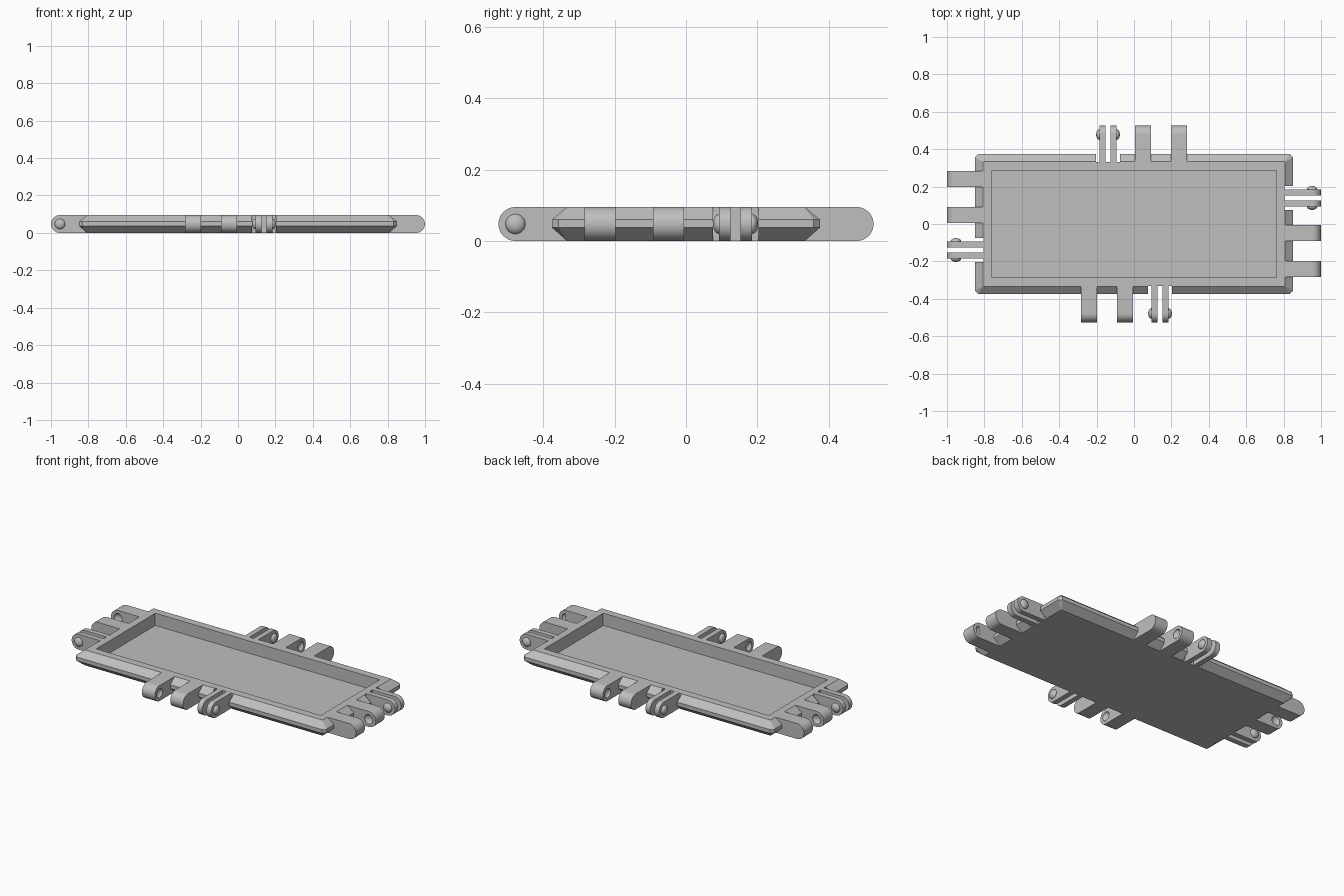
import bpy, bmesh
from math import pi, sin, cos
from mathutils import Matrix

cube = bpy.data.objects.get("Cube")
if cube:
    bpy.data.objects.remove(cube, do_unlink=True)

H = 0.095            # overall thickness
R = H / 2            # hinge end radius
REACH = 0.145        # rim to hinge axis
FORK = 0.139         # fork centre along each side

grey = bpy.data.materials.new("plain grey")
grey.use_nodes = True
grey.diffuse_color = (0.52, 0.52, 0.52, 1)
grey.node_tree.nodes["Principled BSDF"].inputs["Base Color"].default_value = (0.52, 0.52, 0.52, 1)


def finish(name, bm, turn=0.0):
    bmesh.ops.rotate(bm, verts=bm.verts, cent=(0, 0, 0), matrix=Matrix.Rotation(turn, 3, 'Z'))
    bmesh.ops.recalc_face_normals(bm, faces=bm.faces)
    mesh = bpy.data.meshes.new(name)
    bm.to_mesh(mesh)
    bm.free()
    mesh.materials.append(grey)
    ob = bpy.data.objects.new(name, mesh)
    bpy.context.collection.objects.link(ob)
    return ob


def box(name, lo, hi, turn=0.0):
    bm = bmesh.new()
    bmesh.ops.create_cube(bm, size=1)
    for v in bm.verts:
        v.co = [(a + b) / 2 + c * (b - a) for a, b, c in zip(lo, hi, v.co)]
    return finish(name, bm, turn)


def button(name, t, u, turn):
    """Flattened ball on the hinge axis."""
    bm = bmesh.new()
    bmesh.ops.create_uvsphere(bm, u_segments=24, v_segments=12, radius=0.028)
    bmesh.ops.scale(bm, vec=(0.62, 1, 1), verts=bm.verts)
    bmesh.ops.translate(bm, vec=(t, -u, R), verts=bm.verts)
    return finish(name, bm, turn)


def lug(name, t0, t1, start, axis, turn):
    """Round-ended hinge leaf from the rim outwards."""
    pts = [(start, 0)]
    pts += [(axis + R * cos(a), R + R * sin(a)) for a in [pi * (i / 24 - 0.5) for i in range(25)]]
    pts.append((start, H))
    bm = bmesh.new()
    face = bm.faces.new([bm.verts.new((t0, -u, z)) for u, z in pts])
    out = bmesh.ops.extrude_face_region(bm, geom=[face])
    moved = [g for g in out["geom"] if isinstance(g, bmesh.types.BMVert)]
    bmesh.ops.translate(bm, vec=(t1 - t0, 0, 0), verts=moved)
    return finish(name, bm, turn)


def cut(ob, cutter):
    mod = ob.modifiers.new("cut", 'BOOLEAN')
    mod.operation = 'DIFFERENCE'
    mod.solver = 'EXACT'
    mod.object = cutter
    cutter.hide_render = True
    activate(ob)
    bpy.ops.object.modifier_apply(modifier=mod.name)
    bpy.data.objects.remove(cutter, do_unlink=True)


def activate(ob):
    bpy.ops.object.select_all(action='DESELECT')
    ob.select_set(True)
    bpy.context.view_layer.objects.active = ob


def smooth(ob):
    activate(ob)
    bpy.ops.object.shade_smooth_by_angle(angle=0.6)


# Tray body: stacked corner-cut outlines, bevelled above and below
bm = bmesh.new()
rings = []
for x, y, c, z in [(0.807, 0.333, 0.002, 0), (0.85, 0.375, 0.018, 0.037),
                   (0.85, 0.375, 0.018, 0.06), (0.807, 0.333, 0.002, H)]:
    outline = [(x, y - c), (x - c, y), (c - x, y), (-x, y - c),
               (-x, c - y), (c - x, -y), (x - c, -y), (x, c - y)]
    rings.append([bm.verts.new((px, py, z)) for px, py in outline])
for a, b in zip(rings, rings[1:]):
    for i in range(8):
        j = (i + 1) % 8
        bm.faces.new((a[i], a[j], b[j], b[i]))
bm.faces.new(rings[0])
bm.faces.new(rings[-1])
tray = finish("tray_body", bm)
cut(tray, box("cavity_cutter", (-0.762, -0.286, 0.02), (0.762, 0.286, 0.2)))

# Four hinge sets, one on each side
for k, side in enumerate(["front", "right", "back", "left"]):
    turn = k * pi / 2
    rim = 0.807 if k % 2 else 0.333
    axis = rim + REACH

    # Clearance notch through the rim, around the fork
    cut(tray, box("notch_cutter", (FORK - 0.064, -rim - 0.1, -0.1),
                  (FORK + 0.064, 0.002 - rim, 0.2), turn))

    # Two solid knuckles with sockets on their facing sides
    for name, t0, t1, socket in [("outer", -0.284, -0.197, -0.197), ("inner", -0.092, -0.005, -0.092)]:
        knuckle = lug(f"{side}_{name}_knuckle", t0, t1, rim, axis, turn)
        cut(knuckle, button("socket_cutter", socket, axis, turn))
        smooth(knuckle)

    # Split fork with a snap button on each outer side
    for name, s in [("a", -1), ("b", 1)]:
        t0, t1 = sorted((FORK + s * 0.014, FORK + s * 0.046))
        smooth(lug(f"{side}_fork_leaf_{name}", t0, t1, rim - 0.002, axis, turn))
        smooth(button(f"{side}_snap_button_{name}", FORK + s * 0.046, axis, turn))
